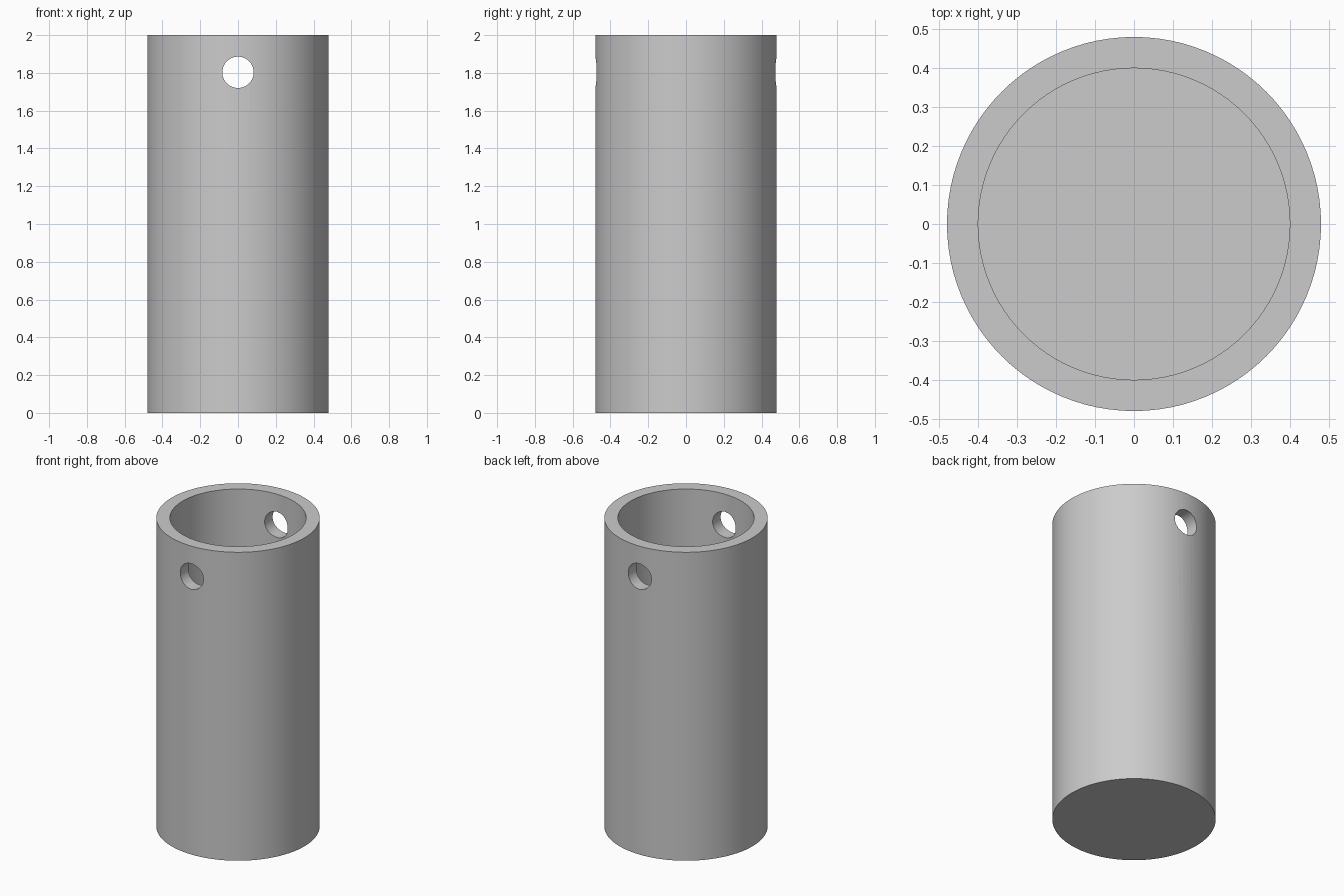
import bpy
import math

OUTER, INNER, HEIGHT, FLOOR = 0.48, 0.40, 2.0, 0.08
HOLE_RADIUS, HOLE_Z = 0.083, 1.803

cube = bpy.data.objects.get("Cube")
if cube:
    bpy.data.objects.remove(cube, do_unlink=True)

grey = bpy.data.materials.new("plain_grey")
grey.use_nodes = True
grey.diffuse_color = (0.6, 0.6, 0.6, 1)
grey.node_tree.nodes["Principled BSDF"].inputs["Base Color"].default_value = grey.diffuse_color


def cylinder(name, radius, depth, z, sides, tilt=0.0):
    bpy.ops.mesh.primitive_cylinder_add(
        vertices=sides, radius=radius, depth=depth,
        location=(0, 0, z), rotation=(tilt, 0, 0))
    obj = bpy.context.object
    obj.name = name
    obj.data.materials.append(grey)
    return obj


def cut(target, cutter):
    mod = target.modifiers.new(cutter.name, 'BOOLEAN')
    mod.operation = 'DIFFERENCE'
    mod.solver = 'EXACT'
    mod.object = cutter
    bpy.context.view_layer.objects.active = target
    bpy.ops.object.modifier_apply(modifier=mod.name)
    bpy.data.objects.remove(cutter, do_unlink=True)


# Tube with a closed floor
tube = cylinder("tube_body", OUTER, HEIGHT, HEIGHT / 2, 96)
cut(tube, cylinder("bore_cutter", INNER, HEIGHT, HEIGHT / 2 + FLOOR, 96))

# Cross hole through front and back walls
cut(tube, cylinder("cross_hole_cutter", HOLE_RADIUS, 2 * HEIGHT, HOLE_Z, 48, math.pi / 2))

# Smooth walls with crisp rims
bpy.ops.object.select_all(action='DESELECT')
tube.select_set(True)
bpy.context.view_layer.objects.active = tube
bpy.ops.object.shade_smooth_by_angle(angle=math.radians(30))
